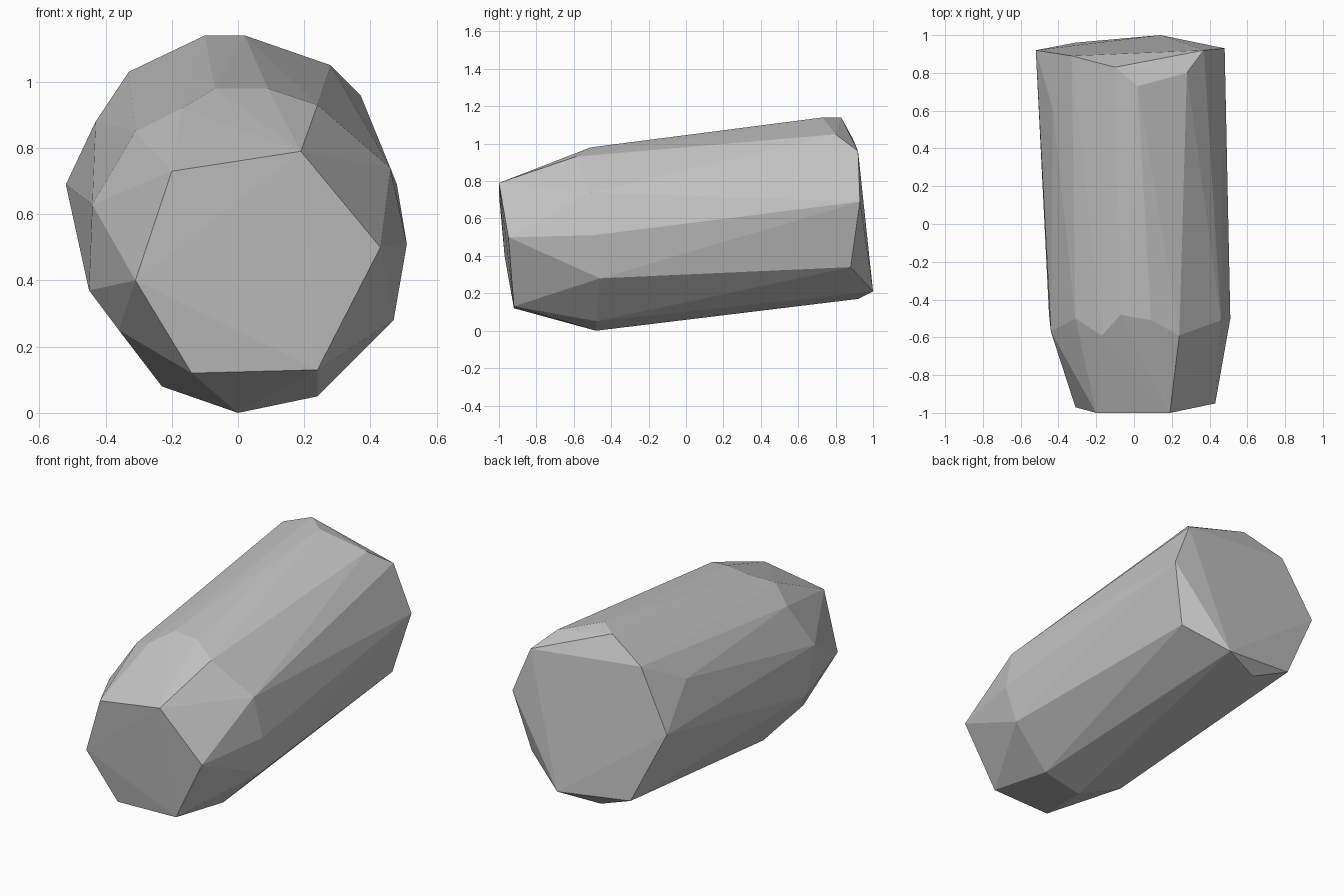
import bpy
import bmesh
import math

default_cube = bpy.data.objects.get("Cube")
if default_cube:
    bpy.data.objects.remove(default_cube, do_unlink=True)


def make_material(name, colour):
    material = bpy.data.materials.new(name)
    material.use_nodes = True
    material.diffuse_color = colour
    shader = material.node_tree.nodes["Principled BSDF"]
    shader.inputs["Base Color"].default_value = colour
    shader.inputs["Roughness"].default_value = 0.9
    return material


def make_hull(name, rings, material):
    """Wrap the corner rings in a tight faceted skin."""
    mesh = bpy.data.meshes.new(name)
    bm = bmesh.new()
    for ring in rings:
        for corner in ring:
            bm.verts.new(corner)
    result = bmesh.ops.convex_hull(bm, input=bm.verts)
    loose = set(result["geom_interior"] + result["geom_unused"])
    loose = [item for item in loose if isinstance(item, bmesh.types.BMVert)]
    if loose:
        bmesh.ops.delete(bm, geom=loose, context="VERTS")
    # Merge nearly flat triangles into broad chiselled facets
    bmesh.ops.dissolve_limit(bm, angle_limit=math.radians(1.5),
                             verts=bm.verts, edges=bm.edges)
    bmesh.ops.recalc_face_normals(bm, faces=bm.faces)
    bm.to_mesh(mesh)
    bm.free()
    mesh.materials.append(material)
    stone = bpy.data.objects.new(name, mesh)
    bpy.context.collection.objects.link(stone)
    return stone


# Six-sided front end, leaning slightly forward at the top
front_end = [
    (-.2, -1, .73), (.19, -1, .79), (.43, -.95, .5),
    (.24, -.92, .13), (-.14, -.92, .12), (-.31, -.97, .4),
]

# Wide shoulder where the front taper meets the body
shoulder = [
    (-.44, -.57, .63), (-.31, -.5, .85), (-.17, -.59, .92),
    (-.07, -.48, .98), (.09, -.51, .98), (.24, -.59, .93),
    (.46, -.51, .74), (.51, -.5, .51), (.47, -.46, .28),
    (.24, -.48, .05), (0, -.48, 0), (-.23, -.39, .08),
    (-.36, -.58, .25), (-.45, -.48, .37),
]

# Uneven back end with a bevelled upper rim
back_end = [
    (-.52, .92, .69), (-.43, .61, .88), (-.33, .89, 1.03),
    (-.1, .83, 1.14), (.02, .73, 1.14), (.28, .8, 1.05),
    (.37, .92, .96), (.48, .93, .69), (.39, .88, .34),
    (.14, 1, .21), (-.09, .92, .17), (-.31, .96, .26),
]

grey = make_material("stone grey", (.55, .55, .55, 1))
make_hull("faceted_stone", [front_end, shoulder, back_end], grey)
